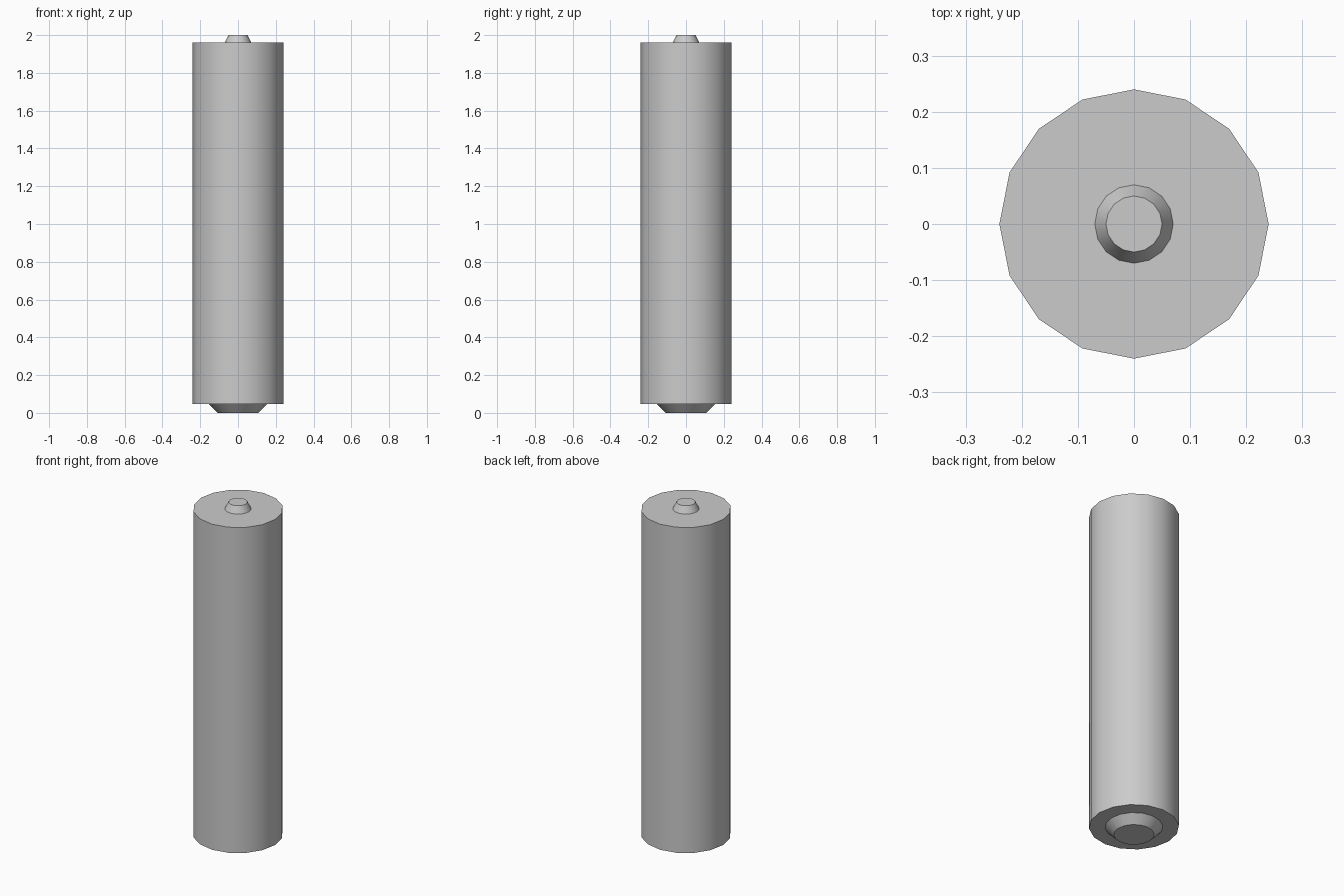
import bpy, bmesh
from math import cos, sin, pi, radians

if "Cube" in bpy.data.objects:
    bpy.data.objects.remove(bpy.data.objects["Cube"])

SIDES = 16


def lathe(name, profile, cap=None):
    """Revolve (radius, z) points listed bottom to top; cap='top'/'bottom' closes that end."""
    bm = bmesh.new()
    rings = [[bm.verts.new((r * cos(2 * pi * i / SIDES), r * sin(2 * pi * i / SIDES), z))
              for i in range(SIDES)] for r, z in profile]
    for low, high in zip(rings, rings[1:]):
        for i in range(SIDES):
            j = (i + 1) % SIDES
            bm.faces.new((low[i], low[j], high[j], high[i]))
    if cap == 'top':
        bm.faces.new(rings[-1])
    elif cap == 'bottom':
        bm.faces.new(rings[0][::-1])
    mesh = bpy.data.meshes.new(name)
    bm.to_mesh(mesh)
    bm.free()
    obj = bpy.data.objects.new(name, mesh)
    bpy.context.collection.objects.link(obj)
    bpy.ops.object.select_all(action='DESELECT')
    obj.select_set(True)
    bpy.context.view_layer.objects.active = obj
    bpy.ops.object.shade_smooth_by_angle(angle=radians(30))
    return obj


BODY_R, BODY_LOW, BODY_HIGH = 0.24, 0.047, 1.96
BASE_R, NUB_R = 0.154, 0.07

# Cylinder casing with ring-shaped end faces
lathe("battery_body", [(BASE_R, BODY_LOW), (BODY_R, BODY_LOW),
                       (BODY_R, BODY_HIGH), (NUB_R, BODY_HIGH)])

# Small tapered contact on top
lathe("top_terminal", [(NUB_R, BODY_HIGH), (0.05, 2.0)], cap='top')

# Wide tapered contact underneath
lathe("bottom_terminal", [(0.108, 0.0), (BASE_R, BODY_LOW)], cap='bottom')
